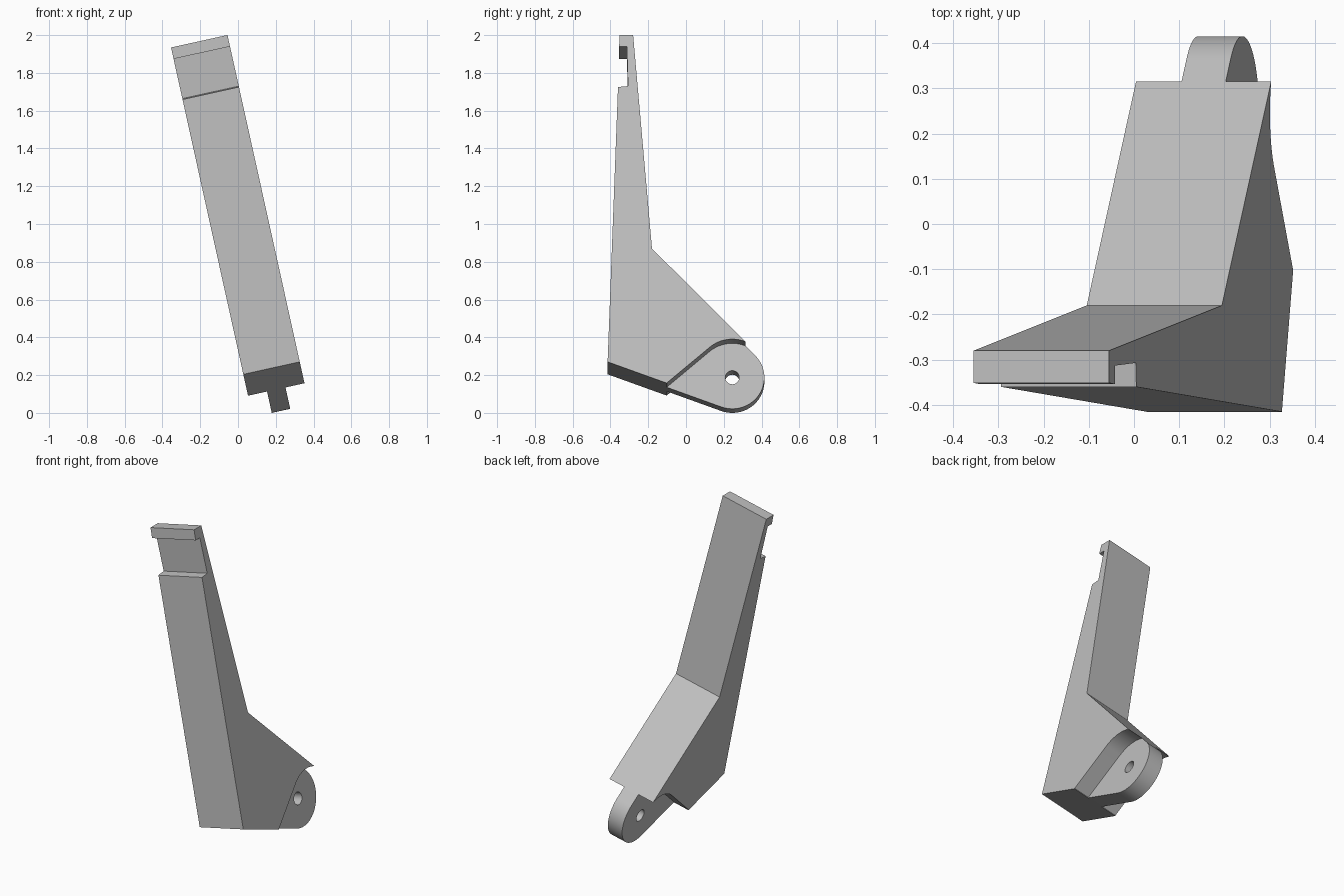
import bpy, bmesh, math
from mathutils import Matrix

if "Cube" in bpy.data.objects:
    bpy.data.objects.remove(bpy.data.objects["Cube"])

TILT = math.radians(12.47)
HALF = 0.153           # half width of the arm
TAB = 0.05             # half width of the hinge tab
HUB = (0.245, 0.181)   # hinge centre (y, height)

grey = bpy.data.materials.new("grey")
grey.use_nodes = True
colour = (0.52, 0.52, 0.52, 1)
grey.diffuse_color = colour
grey.node_tree.nodes["Principled BSDF"].inputs["Base Color"].default_value = colour


def arc(radius, start, end, steps):
    """Points around the hinge centre, angles in degrees."""
    angles = [math.radians(start + (end - start) * i / steps) for i in range(steps + 1)]
    return [(HUB[0] + radius * math.cos(a), HUB[1] + radius * math.sin(a)) for a in angles]


def extrude(name, profile, x0, x1):
    """Side profile (y, z) extruded along x."""
    bm = bmesh.new()
    face = bm.faces.new([bm.verts.new((x0, y, z)) for y, z in profile])
    new = bmesh.ops.extrude_face_region(bm, geom=[face])["geom"]
    verts = [v for v in new if isinstance(v, bmesh.types.BMVert)]
    bmesh.ops.translate(bm, verts=verts, vec=(x1 - x0, 0, 0))
    bmesh.ops.recalc_face_normals(bm, faces=bm.faces)
    mesh = bpy.data.meshes.new(name)
    bm.to_mesh(mesh)
    bm.free()
    mesh.materials.append(grey)
    obj = bpy.data.objects.new(name, mesh)
    bpy.context.collection.objects.link(obj)
    return obj


# Arm: tapered lever with a lipped tip and a rounded hinge end
arm = extrude("lever_arm", [
    (-0.415, 0.243), (-0.36, 1.733), (-0.307, 1.738), (-0.313, 1.953),
    (-0.354, 1.953), (-0.351, 2.015), (-0.28, 2.015), (-0.18, 0.857),
] + arc(0.17, 44.3, -110, 40), -HALF, HALF)

# Cutters: relief on both sides of the tab, and the pin hole
relief = [(-0.1, 0.13)] + arc(0.185, 130, 0, 36) + [(0.6, 0.18), (0.6, -0.2), (-0.1, -0.2)]
cutters = [
    extrude("left_relief_cutter", relief, TAB, 0.4),
    extrude("right_relief_cutter", relief, -0.4, -TAB),
    extrude("pin_hole_cutter", arc(0.037, 0, 350, 35), -0.4, 0.4),
]
bpy.context.view_layer.objects.active = arm
for cutter in cutters:
    cut = arm.modifiers.new(cutter.name, "BOOLEAN")
    cut.operation = "DIFFERENCE"
    cut.solver = "EXACT"
    cut.object = cutter
    bpy.ops.object.modifier_apply(modifier=cut.name)
    bpy.data.objects.remove(cutter)

# Lean the arm sideways
arm.data.transform(Matrix.Translation((0.23, 0, 0)) @ Matrix.Rotation(-TILT, 4, "Y"))

bpy.ops.object.select_all(action="DESELECT")
arm.select_set(True)
bpy.ops.object.shade_smooth_by_angle(angle=math.radians(25))
